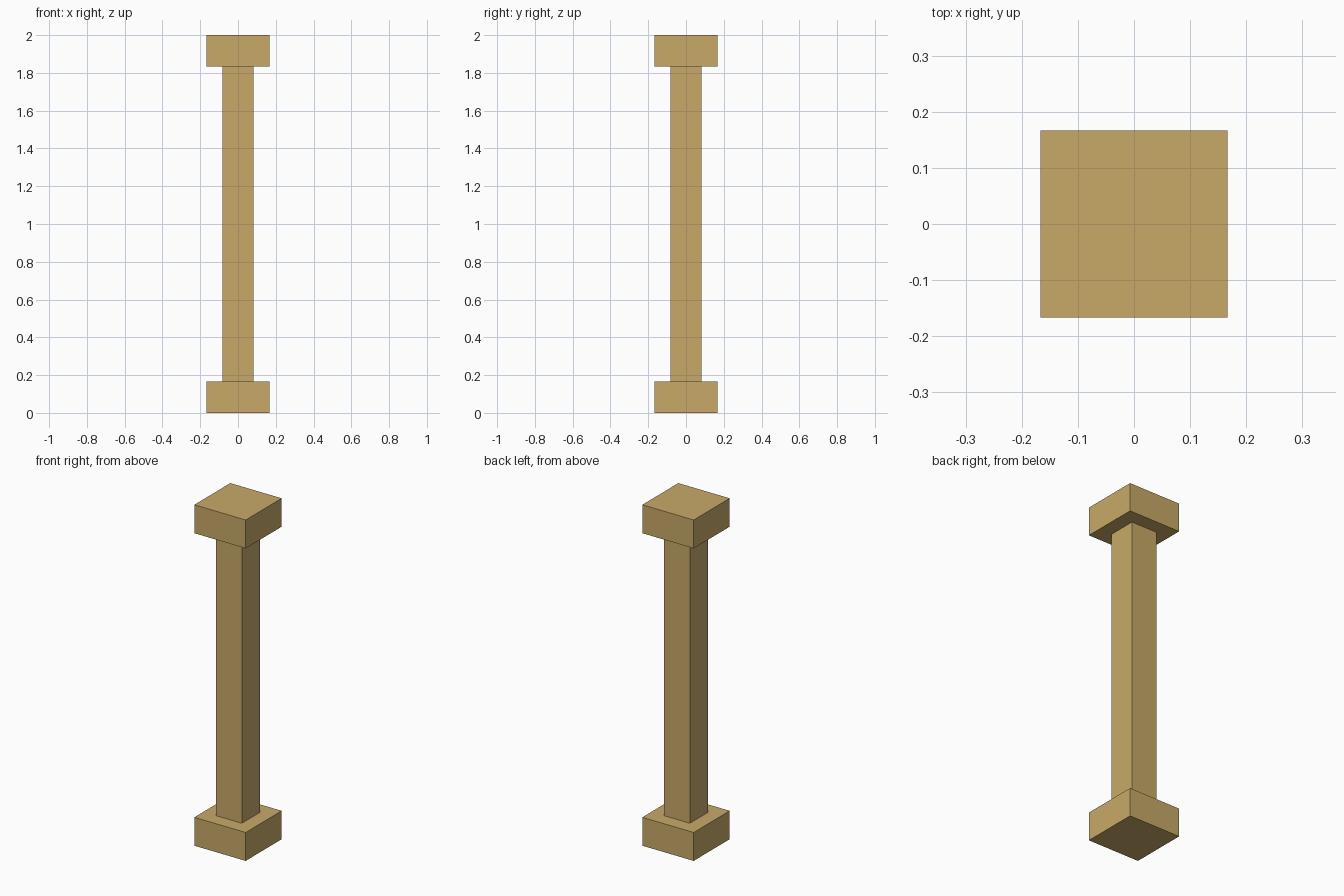
import bpy

if "Cube" in bpy.data.objects:
    bpy.data.objects.remove(bpy.data.objects["Cube"])

HEIGHT = 2.0
BLOCK = HEIGHT / 6      # width of base and capital
BLOCK_H = HEIGHT / 12   # height of base and capital
SHAFT = HEIGHT / 12     # width of shaft

stone = bpy.data.materials.new("sandstone")
stone.diffuse_color = (0.58, 0.40, 0.14, 1.0)
stone.use_nodes = True
stone.node_tree.nodes["Principled BSDF"].inputs["Base Color"].default_value = stone.diffuse_color


def box(name, width, z0, z1):
    """Square block centred on the z axis, from z0 to z1."""
    bpy.ops.mesh.primitive_cube_add(size=1, location=(0, 0, (z0 + z1) / 2))
    ob = bpy.context.object
    ob.name = name
    ob.scale = (width, width, z1 - z0)
    bpy.ops.object.transform_apply(location=False, rotation=False, scale=True)
    ob.data.materials.append(stone)
    return ob


# Square pillar: base block, slim shaft, matching capital
box("base", BLOCK, 0, BLOCK_H)
box("shaft", SHAFT * 1.0, BLOCK_H, HEIGHT - BLOCK_H)
box("capital", BLOCK, HEIGHT - BLOCK_H, HEIGHT)
